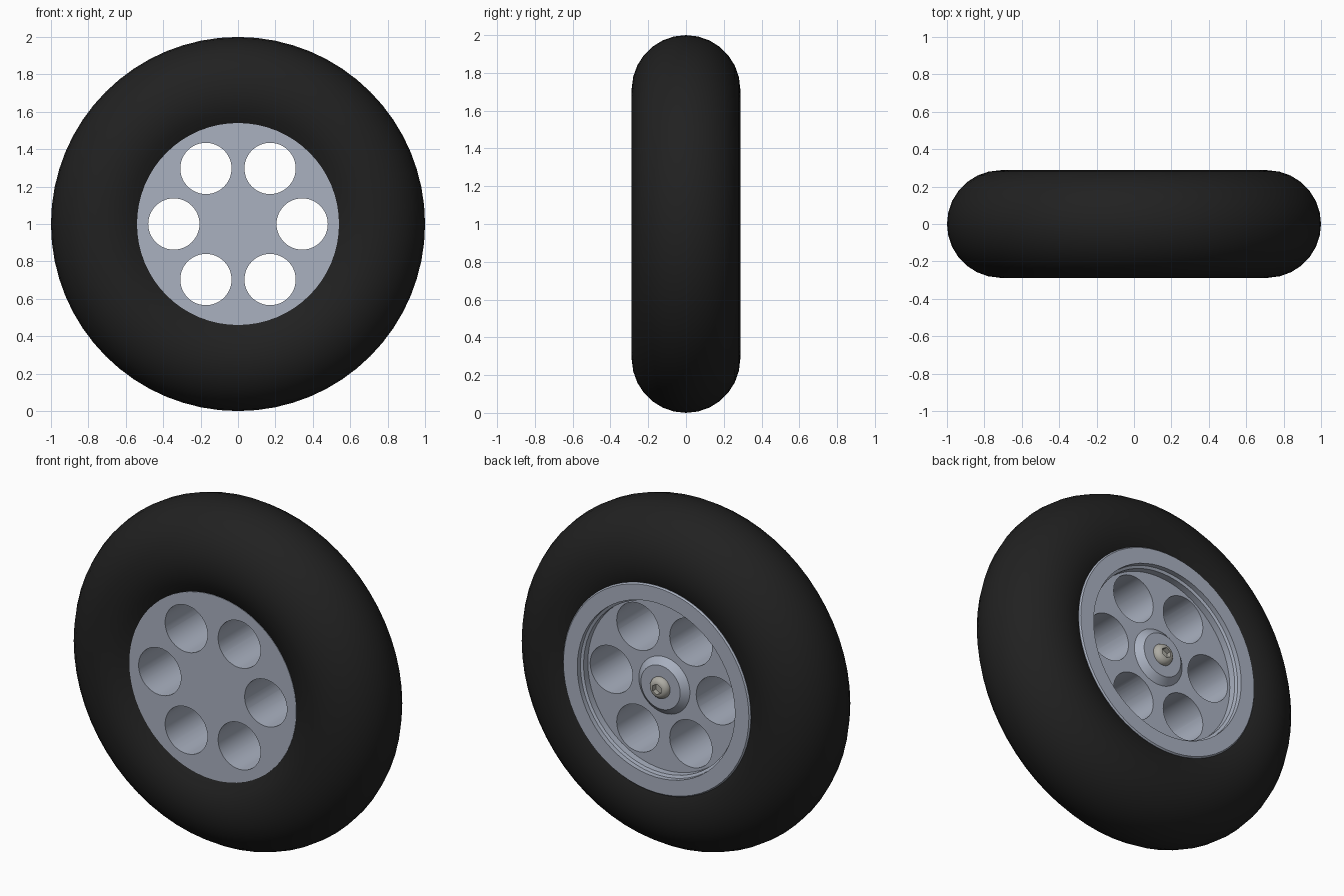
import bpy, bmesh
from math import sin, cos, pi, acos, radians
from mathutils import Matrix, Vector

if "Cube" in bpy.data.objects:
    bpy.data.objects.remove(bpy.data.objects["Cube"])

AXLE = Vector((0, 0, 1))


def material(name, rgb):
    m = bpy.data.materials.new(name)
    m.diffuse_color = (*rgb, 1)
    m.use_nodes = True
    m.node_tree.nodes["Principled BSDF"].inputs["Base Color"].default_value = m.diffuse_color
    return m


def new_object(name, bm, mat=None):
    mesh = bpy.data.meshes.new(name)
    bm.to_mesh(mesh)
    bm.free()
    ob = bpy.data.objects.new(name, mesh)
    bpy.context.collection.objects.link(ob)
    if mat:
        mesh.materials.append(mat)
    return ob


def lathe(name, profile, steps, mat, closed=False):
    """Spin a (radius, y) profile around the axle."""
    bm = bmesh.new()
    vs = [bm.verts.new((r, y, 1)) for r, y in profile]
    es = [bm.edges.new(p) for p in zip(vs, vs[1:])]
    if closed:
        es.append(bm.edges.new((vs[-1], vs[0])))
    bmesh.ops.spin(bm, geom=vs + es, cent=AXLE, axis=(0, 1, 0),
                   angle=2 * pi, steps=steps)
    bmesh.ops.remove_doubles(bm, verts=bm.verts, dist=1e-5)
    bmesh.ops.recalc_face_normals(bm, faces=bm.faces)
    return new_object(name, bm, mat)


def cylinder(bm, x, y, z, radius, depth, sides):
    bmesh.ops.create_cone(bm, cap_ends=True, segments=sides, radius1=radius,
                          radius2=radius, depth=depth,
                          matrix=Matrix.Translation((x, y, z)) @ Matrix.Rotation(pi / 2, 4, 'X'))


def activate(ob):
    bpy.ops.object.select_all(action='DESELECT')
    ob.select_set(True)
    bpy.context.view_layer.objects.active = ob


def cut(ob, cutter):
    cutter.hide_render = True
    mod = ob.modifiers.new("cut", 'BOOLEAN')
    mod.operation, mod.object, mod.solver = 'DIFFERENCE', cutter, 'EXACT'
    activate(ob)
    bpy.ops.object.modifier_apply(modifier=mod.name)
    bpy.data.objects.remove(cutter)


rubber = material("rubber", (0.015, 0.015, 0.015))
alloy = material("alloy", (0.40, 0.44, 0.53))
steel = material("steel", (0.42, 0.41, 0.37))

# Tyre: round section, open where the rim sits
MINOR, MAJOR = 0.2875, 0.7125
front_angle = acos((0.54 - MAJOR) / MINOR)
back_angle = acos((0.535 - MAJOR) / MINOR)
section = []
N = 20
for i in range(N + 1):
    t = -1 + 2 * i / N
    a = t * (front_angle if t < 0 else back_angle)
    section.append((MAJOR + MINOR * cos(a), MINOR * sin(a)))
tyre = lathe("tyre", section, 64, rubber, closed=True)

# Rim: flat front, stepped back flange and raised hub
rim = lathe("rim", [
    (0, -0.233), (0.54, -0.233), (0.54, 0.24), (0.607, 0.245),
    (0.607, 0.268), (0.600, 0.276), (0.51, 0.276), (0.51, 0.247),
    (0.495, 0.240), (0.495, 0.20), (0.165, 0.20), (0.127, 0.235),
    (0, 0.235)], 64, alloy)

# Six round lightening holes
bm = bmesh.new()
for i in range(6):
    a = i * pi / 3
    cylinder(bm, 0.343 * cos(a), 0, 1 + 0.343 * sin(a), 0.137, 1, 48)
cut(rim, new_object("hole_cutter", bm))

# Domed axle bolt with hex socket
bolt = lathe("axle_bolt", [
    (0, 0.22), (0.062, 0.22), (0.062, 0.24), (0.057, 0.253),
    (0.048, 0.263), (0.036, 0.269), (0, 0.269)], 32, steel)
bm = bmesh.new()
cylinder(bm, 0, 0.27, 1, 0.031, 0.06, 6)
cut(bolt, new_object("socket_cutter", bm))

for ob in (tyre, rim, bolt):
    activate(ob)
    bpy.ops.object.shade_smooth_by_angle(angle=radians(30))
